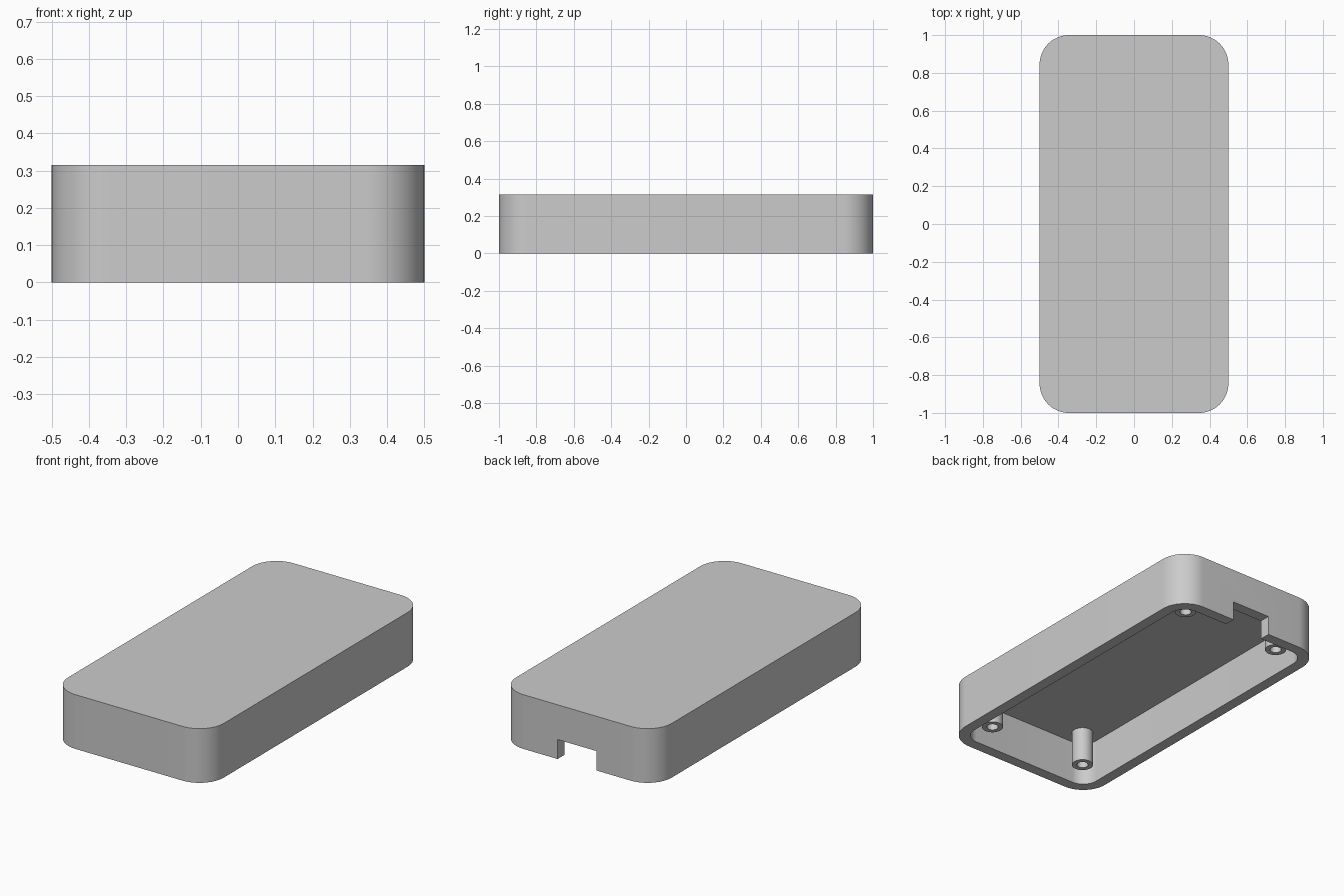
import bpy
import bmesh
from math import cos, sin, pi, radians

cube = bpy.data.objects.get("Cube")
if cube:
    bpy.data.objects.remove(cube, do_unlink=True)

LENGTH, WIDTH, HEIGHT = 2.0, 1.0, 0.315
CORNER, WALL, CEILING = 0.156, 0.064, 0.255

grey = bpy.data.materials.new("light_grey_plastic")
grey.use_nodes = True
grey.diffuse_color = (0.6, 0.6, 0.6, 1)
grey.node_tree.nodes["Principled BSDF"].inputs["Base Color"].default_value = (0.6, 0.6, 0.6, 1)


def add_object(name, bm):
    bmesh.ops.recalc_face_normals(bm, faces=bm.faces)
    mesh = bpy.data.meshes.new(name)
    bm.to_mesh(mesh)
    bm.free()
    mesh.materials.append(grey)
    obj = bpy.data.objects.new(name, mesh)
    bpy.context.collection.objects.link(obj)
    return obj


def rounded_block(name, width, length, radius, z0, z1, steps=16):
    """Upright block with rounded vertical corners."""
    bm = bmesh.new()
    outline = []
    for quarter, (sx, sy) in enumerate([(1, 1), (-1, 1), (-1, -1), (1, -1)]):
        for i in range(steps + 1):
            a = (quarter + i / steps) * pi / 2
            outline.append(bm.verts.new((sx * (width / 2 - radius) + radius * cos(a),
                                         sy * (length / 2 - radius) + radius * sin(a), z0)))
    base = bm.faces.new(outline)
    top = bmesh.ops.extrude_face_region(bm, geom=[base])["geom"]
    bmesh.ops.translate(bm, vec=(0, 0, z1 - z0),
                        verts=[g for g in top if isinstance(g, bmesh.types.BMVert)])
    return add_object(name, bm)


def box(name, x0, x1, y0, y1, z0, z1):
    bm = bmesh.new()
    bmesh.ops.create_cube(bm, size=1)
    for v in bm.verts:
        v.co = (x1 if v.co.x > 0 else x0, y1 if v.co.y > 0 else y0, z1 if v.co.z > 0 else z0)
    return add_object(name, bm)


def cut(target, cutter):
    cutter.hide_render = True
    mod = target.modifiers.new("cut", "BOOLEAN")
    mod.operation, mod.solver, mod.object = "DIFFERENCE", "EXACT", cutter
    select(target)
    bpy.ops.object.modifier_apply(modifier=mod.name)
    bpy.data.objects.remove(cutter, do_unlink=True)


def select(obj):
    bpy.ops.object.select_all(action="DESELECT")
    obj.select_set(True)
    bpy.context.view_layer.objects.active = obj


def smooth(obj):
    select(obj)
    bpy.ops.object.shade_smooth_by_angle(angle=radians(30))


# Hollow cover, open at the bottom, with a cable notch in the back wall
shell = rounded_block("cover_shell", WIDTH, LENGTH, CORNER, 0, HEIGHT)
cut(shell, rounded_block("cavity_cutter", WIDTH - 2 * WALL, LENGTH - 2 * WALL,
                         CORNER - WALL, -0.1, CEILING))
cut(shell, box("notch_cutter", -0.125, 0.125, 0.9, 1.1, -0.1, 0.113))
smooth(shell)

# Four hollow screw posts hanging from the ceiling
SIDES = 40
bm = bmesh.new()
rings = []
for r, z in [(0.058, CEILING + 0.01), (0.058, 0.053), (0.031, 0.053), (0.031, CEILING)]:
    rings.append([bm.verts.new((r * cos(2 * pi * i / SIDES), r * sin(2 * pi * i / SIDES), z))
                  for i in range(SIDES)])
for a, b in zip(rings, rings[1:]):
    for i in range(SIDES):
        j = (i + 1) % SIDES
        bm.faces.new((a[i], a[j], b[j], b[i]))
bm.faces.new(rings[0])
bm.faces.new(rings[-1])
post = add_object("screw_post_back_left", bm)
smooth(post)
post.location = (0.323, 0.825, 0)
for name, sx, sy in [("back_right", -1, 1), ("front_left", 1, -1), ("front_right", -1, -1)]:
    twin = bpy.data.objects.new("screw_post_" + name, post.data)
    twin.location = (sx * 0.323, sy * 0.825, 0)
    bpy.context.collection.objects.link(twin)
